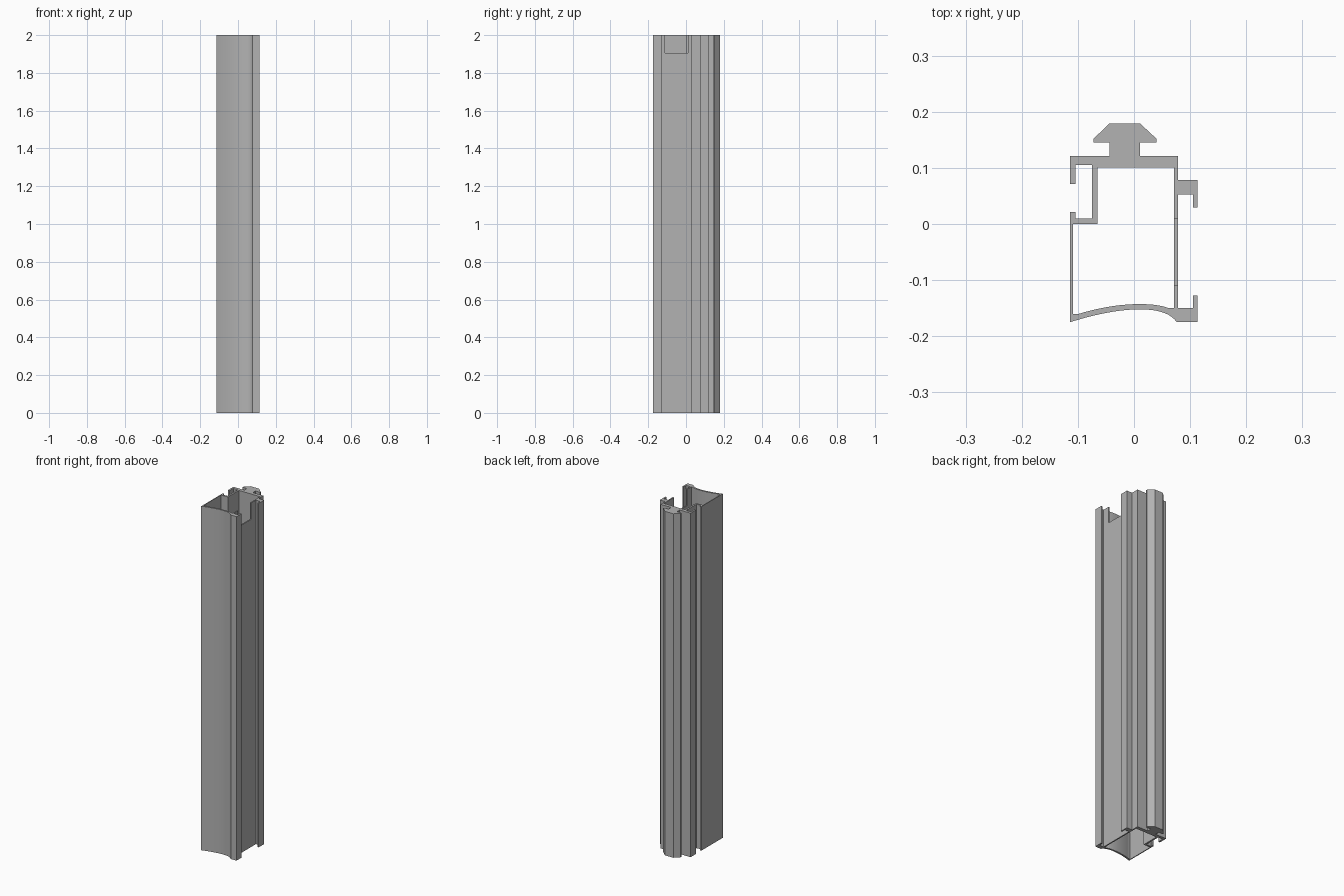
import bpy, bmesh
from mathutils import Vector
from mathutils.geometry import interpolate_bezier

HEIGHT = 2.0

cube = bpy.data.objects.get("Cube")
if cube:
    bpy.data.objects.remove(cube, do_unlink=True)

metal = bpy.data.materials.new("grey aluminium")
metal.use_nodes = True
GREY = (0.45, 0.45, 0.45, 1)
metal.diffuse_color = GREY
metal.node_tree.nodes["Principled BSDF"].inputs["Base Color"].default_value = GREY


def arc(*handles):
    """Sampled bezier through four 2D handles."""
    pts = interpolate_bezier(*[Vector((x, y, 0)) for x, y in handles], 20)
    return [(p.x, p.y) for p in pts]


def finish(name, bm):
    bmesh.ops.recalc_face_normals(bm, faces=bm.faces)
    mesh = bpy.data.meshes.new(name)
    bm.to_mesh(mesh)
    bm.free()
    mesh.materials.append(metal)
    obj = bpy.data.objects.new(name, mesh)
    bpy.context.collection.objects.link(obj)
    return obj


def extrusion(name, loops, height):
    """Fill closed loops (outline plus holes) and extrude them upward."""
    bm = bmesh.new()
    for loop in loops:
        vs = [bm.verts.new((x, y, 0)) for x, y in loop]
        for a, b in zip(vs, vs[1:] + vs[:1]):
            bm.edges.new((a, b))
    bmesh.ops.triangle_fill(bm, edges=bm.edges[:], use_beauty=True)
    ext = bmesh.ops.extrude_face_region(bm, geom=bm.faces[:])
    top = [g for g in ext["geom"] if isinstance(g, bmesh.types.BMVert)]
    bmesh.ops.translate(bm, verts=top, vec=(0, 0, height))
    return finish(name, bm)


# Outline, clockwise: T-shaped head, hooked flanges, concave front, side channel
head = [(-.044, .121), (-.044, .145), (-.072, .145), (-.072, .152), (-.044, .179),
        (.011, .179), (.04, .152), (.04, .145), (.011, .145), (.011, .121)]
flanges = [(.078, .121), (.078, .078), (.113, .078), (.113, .029), (.105, .029),
           (.105, .053), (.078, .053), (.078, -.15), (.105, -.15), (.105, -.127),
           (.113, -.127), (.113, -.175)]
front = arc((.076, -.175), (.055, -.141), (-.03, -.148), (-.114, -.175))
channel = [(-.114, .021), (-.104, .021), (-.104, .01), (-.075, .01), (-.075, .105),
           (-.104, .105), (-.104, .071), (-.114, .071), (-.114, .121)]
# Hollow core
core = [(.071, .101), (-.065, .101), (-.065, 0), (-.109, 0), (-.109, -.16)]
core += arc((-.098, -.16), (-.03, -.139), (.035, -.139), (.062, -.15)) + [(.071, -.15)]

profile = extrusion("extruded_profile", [head + flanges + front + channel, core], HEIGHT)

# Notch in the upper end of the left wall
cutter = extrusion("notch_cutter", [[(.05, -.11), (.09, -.11), (.09, .01), (.05, .01)]], .2)
cutter.location.z = HEIGHT - .095
cutter.hide_render = True
cut = profile.modifiers.new("notch", 'BOOLEAN')
cut.operation = 'DIFFERENCE'
cut.solver = 'EXACT'
cut.object = cutter
bpy.ops.object.select_all(action='DESELECT')
bpy.context.view_layer.objects.active = profile
profile.select_set(True)
bpy.ops.object.modifier_apply(modifier=cut.name)
bpy.data.objects.remove(cutter, do_unlink=True)

bpy.ops.object.shade_smooth_by_angle(angle=0.5)
